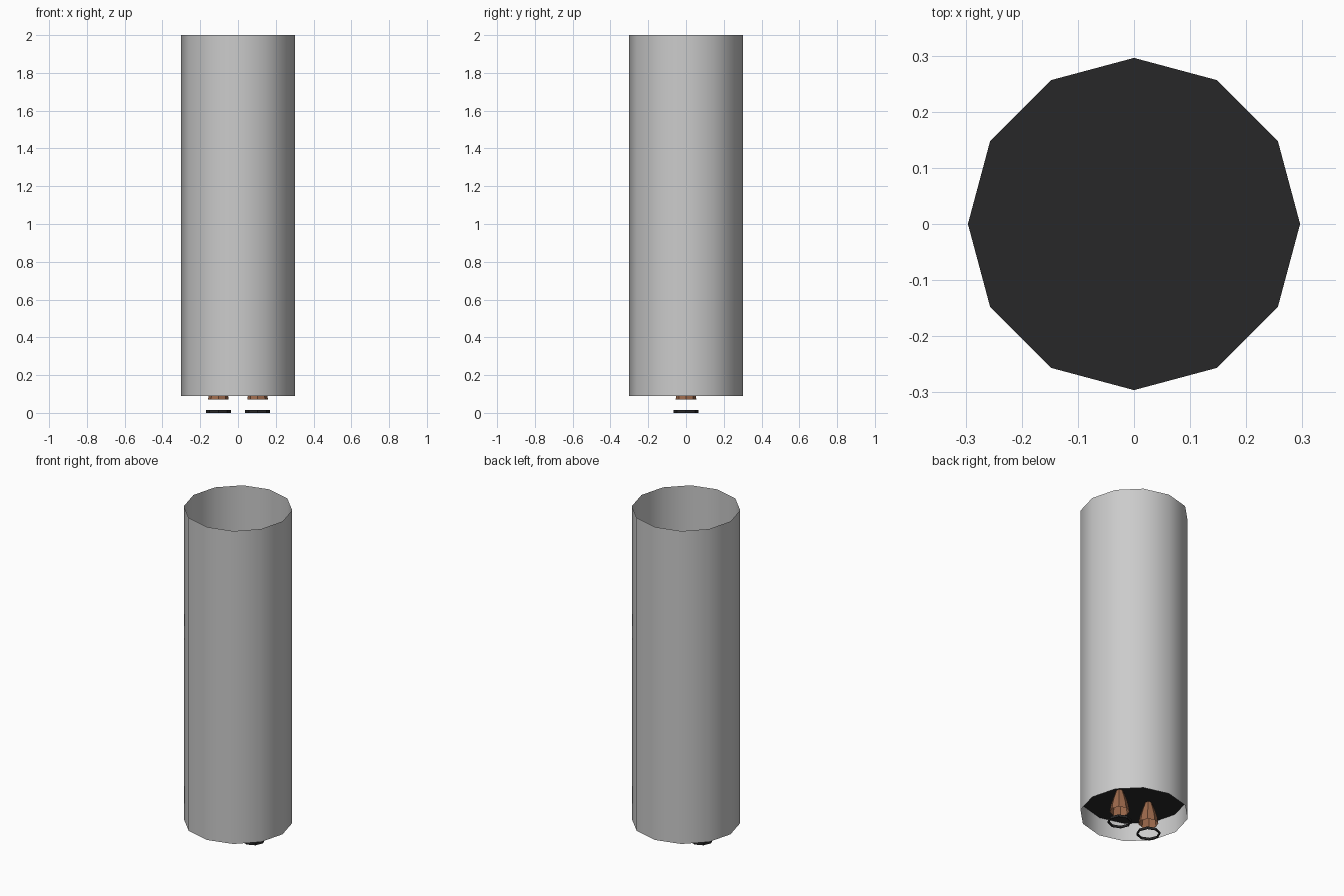
import bpy
import bmesh
from math import cos, sin, pi, radians

if "Cube" in bpy.data.objects:
    bpy.data.objects.remove(bpy.data.objects["Cube"])


def material(name, rgb):
    m = bpy.data.materials.new(name)
    m.diffuse_color = (*rgb, 1)
    m.use_nodes = True
    m.node_tree.nodes["Principled BSDF"].inputs["Base Color"].default_value = m.diffuse_color
    return m


def lathe(name, profile, sides, x=0, mat=None, closed=False, cap=False, smooth=40):
    """Spin a list of (radius, z) points around a vertical axis at x."""
    bm = bmesh.new()
    rings = [[bm.verts.new((r * cos(2 * pi * i / sides), r * sin(2 * pi * i / sides), z))
              for i in range(sides)] for r, z in profile]
    pairs = list(zip(rings, rings[1:]))
    if closed:
        pairs.append((rings[-1], rings[0]))
    for a, b in pairs:
        for i in range(sides):
            j = (i + 1) % sides
            bm.faces.new((a[i], a[j], b[j], b[i]))
    if cap:
        bm.faces.new(rings[-1])
    me = bpy.data.meshes.new(name)
    bm.to_mesh(me)
    bm.free()
    ob = bpy.data.objects.new(name, me)
    ob.location.x = x
    bpy.context.collection.objects.link(ob)
    if mat:
        me.materials.append(mat)
    if smooth:
        bpy.ops.object.select_all(action='DESELECT')
        ob.select_set(True)
        bpy.context.view_layer.objects.active = ob
        bpy.ops.object.shade_smooth_by_angle(angle=radians(smooth))
    return ob


black = material("black", (0.02, 0.02, 0.021))
copper = material("copper", (0.33, 0.14, 0.07))

# Open thin-walled body in two stacked sections
lathe("lower_body", [(0.301, 0.09), (0.301, 1.2)], 12)
lathe("upper_body", [(0.301, 1.2), (0.301, 2.0)], 12)

# Dark bulkhead just inside the lower end
lathe("bulkhead", [(0.296, 0.2)], 12, mat=black, cap=True, smooth=0)

# Pair of bell nozzles, each with a floating hoop below
for side, x in (("left", -0.104), ("right", 0.104)):
    lathe(side + "_nozzle", [(0.055, 0.07), (0.049, 0.11), (0.038, 0.15), (0.02, 0.2)],
          8, x, copper, cap=True)
    lathe(side + "_hoop", [(0.066, 0), (0.066, 0.014), (0.06, 0.014), (0.06, 0)],
          8, x, black, closed=True, smooth=0)
